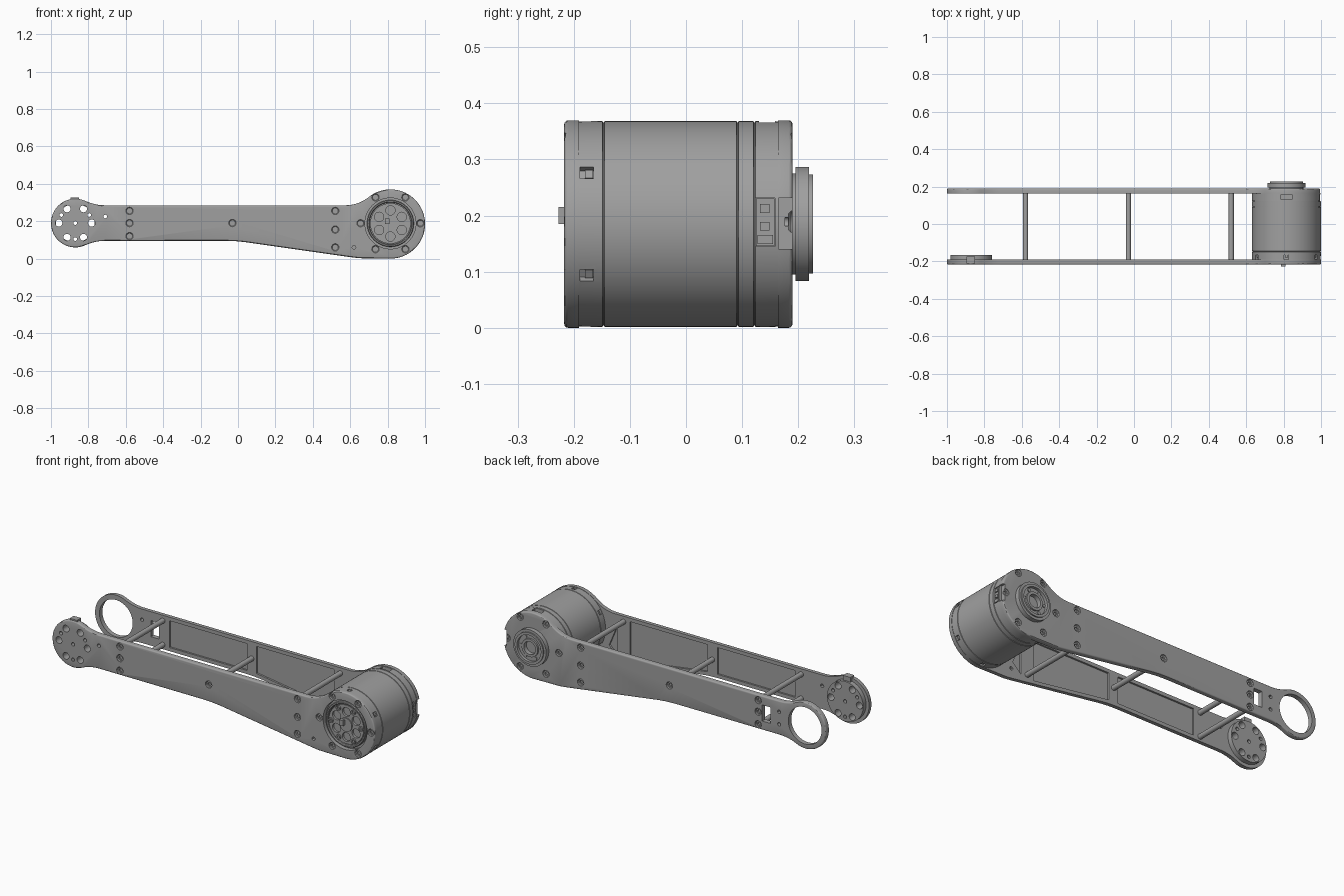
import bpy, bmesh, math
from math import radians, cos, sin, pi, sqrt, atan2, degrees
from mathutils import Matrix

if "Cube" in bpy.data.objects:
    bpy.data.objects.remove(bpy.data.objects["Cube"], do_unlink=True)

grey = bpy.data.materials.new("satin grey")
grey.use_nodes = True
grey.diffuse_color = (0.35, 0.35, 0.35, 1)
grey.node_tree.nodes["Principled BSDF"].inputs["Base Color"].default_value = grey.diffuse_color

MX, MZ, MR = 0.815, 0.185, 0.185      # motor axis and radius
TX, TZ, TR = -0.87, 0.19, 0.13        # tip axis and radius
BAR_TOP, BAR_LOW = 0.285, 0.095


def finish(bm, name):
    bmesh.ops.recalc_face_normals(bm, faces=bm.faces)
    mesh = bpy.data.meshes.new(name)
    bm.to_mesh(mesh)
    bm.free()
    mesh.materials.append(grey)
    obj = bpy.data.objects.new(name, mesh)
    bpy.context.collection.objects.link(obj)
    return obj


def lathe(name, profile, cx, cz, steps=32):
    """Turn a (radius, y) profile around an axis parallel to y."""
    bm = bmesh.new()
    verts = [bm.verts.new((cx + r, y, cz)) for r, y in profile]
    edges = [bm.edges.new(pair) for pair in zip(verts, verts[1:])]
    bmesh.ops.spin(bm, geom=verts + edges, cent=(cx, 0, cz), axis=(0, 1, 0),
                   angle=2 * pi, steps=steps, use_duplicate=False)
    bmesh.ops.remove_doubles(bm, verts=bm.verts, dist=1e-5)
    return finish(bm, name)


def rod(name, cx, cz, r, y0, y1, steps=24):
    return lathe(name, [(0, y0), (r, y0), (r, y1), (0, y1)], cx, cz, steps)


def prism(name, pts, y0, y1, bevel=0):
    """Extrude an (x, z) outline from y0 to y1, rounding the rim at y0."""
    bm = bmesh.new()
    face = bm.faces.new([bm.verts.new((x, y0, z)) for x, z in pts])
    rim = list(face.edges)
    new = bmesh.ops.extrude_face_region(bm, geom=[face], use_keep_orig=True)["geom"]
    bmesh.ops.translate(bm, vec=(0, y1 - y0, 0),
                        verts=[v for v in new if isinstance(v, bmesh.types.BMVert)])
    if bevel:
        bmesh.ops.recalc_face_normals(bm, faces=bm.faces)
        bmesh.ops.bevel(bm, geom=rim, offset=bevel, segments=3, profile=0.5, affect='EDGES')
    return finish(bm, name)


def box(name, x, y, z, angle=0):
    """Box from three ranges, turned about the motor axis."""
    bm = bmesh.new()
    mid = [(a + b) / 2 for a, b in (x, y, z)]
    size = [b - a for a, b in (x, y, z)]
    place = Matrix.Translation((MX, 0, MZ)) @ Matrix.Rotation(-angle, 4, 'Y')
    bmesh.ops.create_cube(bm, size=1, matrix=place @ Matrix.Translation(mid) @ Matrix.Diagonal(size + [1]))
    return finish(bm, name)


def cut(obj, cutters):
    """Subtract all cutters, then discard them."""
    bpy.ops.object.select_all(action='DESELECT')
    for c in cutters:
        c.select_set(True)
    bpy.context.view_layer.objects.active = cutters[0]
    if len(cutters) > 1:
        bpy.ops.object.join()
    tool = cutters[0]
    tool.hide_render = True
    mod = obj.modifiers.new("cut", 'BOOLEAN')
    mod.operation, mod.solver, mod.object = 'DIFFERENCE', 'EXACT', tool
    bpy.context.view_layer.objects.active = obj
    bpy.ops.object.modifier_apply(modifier=mod.name)
    bpy.data.objects.remove(tool, do_unlink=True)


def arc(cx, cz, r, a0, a1, n):
    return [(cx + r * cos(a0 + (a1 - a0) * i / n), cz + r * sin(a0 + (a1 - a0) * i / n))
            for i in range(n + 1)]


def ring(cx, cz, r, n=6, start=0):
    return [(cx + r * cos(start + 2 * pi * i / n), cz + r * sin(start + 2 * pi * i / n))
            for i in range(n)]


def outline():
    """Arm side plate: two round ends blended into a tapering bar."""
    f, g = 0.25, 0.2
    h = f + BAR_TOP - TZ
    w = sqrt((TR + f) ** 2 - h * h)
    a = atan2(h, w)
    k = BAR_TOP + g - MZ
    v = sqrt((MR + g) ** 2 - k * k)
    b = atan2(k, -v)
    pts = arc(TX, TZ, TR, a, 2 * pi - a, 48)
    pts += arc(TX + w, BAR_LOW - f, f, pi - a, pi / 2, 6)[1:]
    pts += [(-0.06, BAR_LOW), (-0.01, 0.093), (0.04, 0.088), (0.6, 0.008), (0.65, 0.002)]
    pts += arc(MX, MZ, MR, -pi / 2, b, 48)
    pts += arc(MX - v, BAR_TOP + g, g, b - pi, -pi / 2, 8)[1:]
    pts += arc(TX + w, BAR_TOP + f, f, -pi / 2, a - pi, 6)[:-1]
    return pts


def low(x):
    return BAR_LOW if x < -0.01 else BAR_LOW - 0.146 * (x + 0.01)


def pocket(x0, x1):
    return [(x0, low(x0) + 0.02), (x1, low(x1) + 0.02), (x1, BAR_TOP - 0.02), (x0, BAR_TOP - 0.02)]


STAND = [(-0.58, 0.255), (-0.58, 0.12), (-0.03, 0.19), (0.52, 0.255), (0.52, 0.06)]
SCREWS = STAND + [(-0.58, 0.19), (0.52, 0.155)] + ring(MX, MZ + 0.004, 0.16)
POCKETS = [pocket(-0.54, -0.06), pocket(0, 0.48), [(0.56, 0.05), (0.61, 0.1), (0.56, 0.22)]]


def side_plate(name, outer, s):
    def y(depth):
        return outer - s * depth
    plate = prism(name, outline(), outer, y(0.026), 0.007)
    # countersunk screw recesses with a socket
    cut(plate, [lathe("c", [(0, y(-0.01)), (0.02, y(-0.01)), (0.02, y(0.003)), (0.016, y(0.007)),
                            (0.009, y(0.007)), (0.009, y(0.014)), (0, y(0.014))], x, z, 16)
                for x, z in SCREWS])
    # weight-saving pockets on the inner side
    cut(plate, [prism("c", p, y(0.016), y(0.04)) for p in POCKETS])
    return plate


# Front plate with motor opening and tip bolt pattern
front = side_plate("front_plate", -0.217, -1)
hub = rod("tip_hub", TX, TZ, 0.112, -0.193, -0.165, 48)


def tip_holes():
    return ([rod("c", x, z, 0.019, -0.3, -0.1, 16) for x, z in ring(TX, TZ, 0.088)] +
            [rod("c", x, z, 0.01, -0.3, -0.1, 12)
             for x, z in ring(TX, TZ, 0.086, 3, pi / 6) + [(TX, TZ)]])


cut(hub, tip_holes())
cut(front, tip_holes() + [rod("c", MX, MZ + 0.003, 0.136, -0.3, -0.1, 64)] +
    [rod("c", x, z, 0.01, -0.3, -0.1, 12) for x, z in [(-0.71, 0.225), (0.62, 0.06)]])
prism("tip_stop", [(-0.895, 0.3), (-0.85, 0.3), (-0.85, 0.327), (-0.895, 0.327)], -0.21, -0.175)

# Back plate with open bearing ring and cable window
back = side_plate("back_plate", 0.19, 1)
cut(back, [rod("c", TX, TZ, 0.103, 0.1, 0.3, 64),
           prism("c", [(-0.655, 0.145), (-0.605, 0.145), (-0.605, 0.235), (-0.655, 0.235)], 0.1, 0.3),
           box("c", (0.165, 0.3), (0.1, 0.3), (-0.045, 0.046))] +
    [rod("c", -0.71, z, 0.01, 0.1, 0.3, 12) for z in (0.155, 0.225)])

# Cross rods between the plates
for x, z in STAND:
    rod("cross_rod", x, z, 0.014, -0.195, 0.168)

# Motor housing with shallow seams
profile = [(0, -0.1915), (0.183, -0.1915)]
for seam in (-0.147, 0.092, 0.122):
    profile += [(0.184, seam - 0.002), (0.181, seam - 0.001), (0.181, seam + 0.001), (0.184, seam + 0.002)]
housing = lathe("motor_housing", profile + [(0.183, 0.1645), (0, 0.1645)], MX, MZ, 96)
slots = [box("c", (0.168, 0.3), (-0.189, -0.165), (-0.012, 0.012), radians(30 + 60 * i)) for i in range(6)]
ports = [box("c", (0.165, 0.3), (0.124, 0.159), (-0.04, 0.046)),
         box("c", (0.165, 0.3), (0.13, 0.159), (-0.03, 0.03), pi / 2)]
cut(housing, slots + ports)
for i in range(6):
    box("slot_peg", (0.16, 0.178), (-0.18, -0.166), (-0.008, 0.008), radians(30 + 60 * i))

# Side connector with two terminals and a plug
box("connector_block", (0.155, 0.174), (0.125, 0.158), (-0.039, 0.045))
for z in (0.028, -0.004):
    box("terminal", (0.17, 0.18), (0.132, 0.149), (z - 0.008, z + 0.008))
box("plug", (0.17, 0.179), (0.127, 0.155), (-0.036, -0.02))

# Front motor face: rim, spoked rotor and sensor nub
lathe("face_rim", [(0.112, -0.185), (0.112, -0.208), (0.116, -0.212), (0.122, -0.212),
                   (0.125, -0.208), (0.125, -0.185)], MX, MZ + 0.003, 64)
rotor = rod("rotor_face", MX, MZ + 0.003, 0.108, -0.206, -0.188, 64)
cut(rotor, [rod("c", x, z, 0.025, -0.3, -0.193, 20) for x, z in ring(MX, MZ + 0.003, 0.07, 6, pi / 6)])
rod("rotor_hub", MX, MZ + 0.003, 0.038, -0.212, -0.19, 32)
for x, z in ring(MX, MZ + 0.003, 0.093):
    lathe("rotor_screw", [(0, -0.208), (0.007, -0.208), (0.007, -0.214), (0.014, -0.214), (0.014, -0.2)], x, z, 16)
box("sensor_nub", (-0.03, -0.005), (-0.227, -0.2), (0, 0.03))

# Back output flange with stepped recess
flange = lathe("output_flange", [(0.09, 0.17), (0.09, 0.195), (0.102, 0.195), (0.102, 0.219), (0.088, 0.219),
                                 (0.088, 0.226), (0.074, 0.226), (0.074, 0.21), (0.05, 0.21), (0.05, 0.22),
                                 (0.036, 0.22), (0.036, 0.196), (0, 0.196)], MX, MZ, 64)
for x, z in ring(MX, MZ, 0.062):
    rod("flange_screw", x, z, 0.009, 0.2, 0.215, 12)

# Smooth round surfaces, keep edges crisp
bpy.ops.object.select_all(action='DESELECT')
for obj in bpy.context.collection.objects:
    if obj.type == 'MESH' and grey.name in obj.data.materials:
        obj.select_set(True)
        bpy.context.view_layer.objects.active = obj
bpy.ops.object.shade_smooth_by_angle(angle=radians(30))
